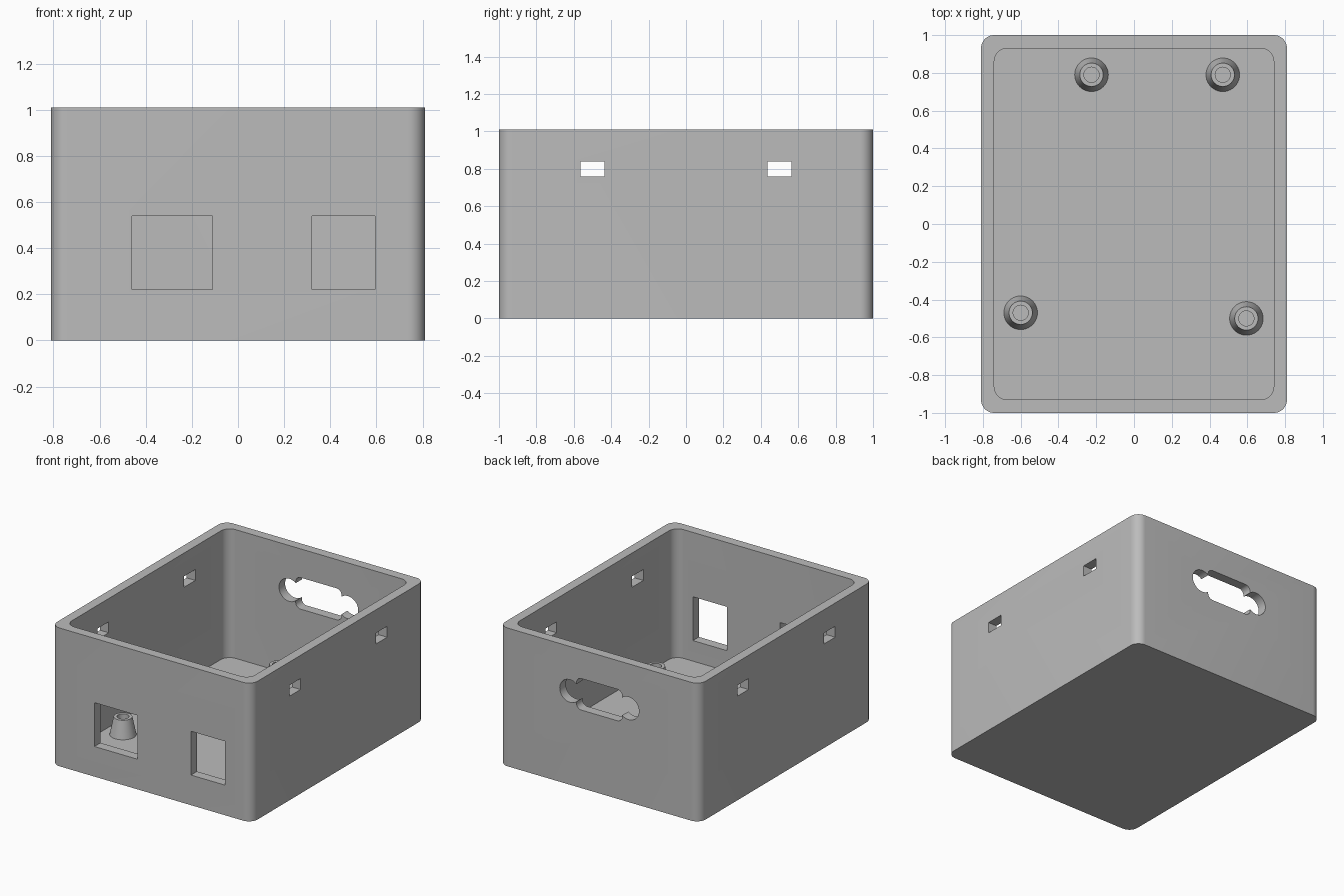
import bpy
import bmesh
import math
from mathutils import Matrix, Vector

if "Cube" in bpy.data.objects:
    bpy.data.objects.remove(bpy.data.objects["Cube"], do_unlink=True)

WIDTH, LENGTH, HEIGHT = 1.62, 2.0, 1.01
WALL, RADIUS = 0.07, 0.07

grey = bpy.data.materials.new("plain grey")
grey.use_nodes = True
grey.diffuse_color = (0.5, 0.5, 0.5, 1)
grey.node_tree.nodes["Principled BSDF"].inputs["Base Color"].default_value = (0.5, 0.5, 0.5, 1)


def finish(name, bm):
    bmesh.ops.recalc_face_normals(bm, faces=bm.faces)
    mesh = bpy.data.meshes.new(name)
    bm.to_mesh(mesh)
    bm.free()
    mesh.materials.append(grey)
    obj = bpy.data.objects.new(name, mesh)
    bpy.context.collection.objects.link(obj)
    return obj


def block(name, low, high, radius=0, axis=2):
    """Box between two corners, with edges along one axis rounded."""
    low, high = Vector(low), Vector(high)
    bm = bmesh.new()
    bmesh.ops.create_cube(bm, size=1)
    bmesh.ops.scale(bm, vec=high - low, verts=bm.verts)
    bmesh.ops.translate(bm, vec=(low + high) / 2, verts=bm.verts)
    if radius:
        edges = [e for e in bm.edges
                 if abs((e.verts[0].co - e.verts[1].co).normalized()[axis]) > 0.9]
        bmesh.ops.bevel(bm, geom=edges, offset=radius, segments=10,
                        profile=0.5, affect='EDGES')
    return finish(name, bm)


def cylinder_y(name, x, y, z, radius, depth):
    bm = bmesh.new()
    bmesh.ops.create_cone(bm, cap_ends=True, segments=40, radius1=radius, radius2=radius,
                          depth=depth, matrix=Matrix.Translation((x, y, z))
                          @ Matrix.Rotation(math.pi / 2, 4, 'X'))
    return finish(name, bm)


def smooth(obj):
    bpy.ops.object.select_all(action='DESELECT')
    obj.select_set(True)
    bpy.context.view_layer.objects.active = obj
    bpy.ops.object.shade_smooth_by_angle(angle=math.radians(30))


def post(name, x, y):
    """Tapered standoff with a screw hole, revolved from its profile."""
    bm = bmesh.new()
    profile = [(0.09, 0.065), (0.062, 0.2), (0.04, 0.2), (0.04, 0.075), (0, 0.075)]
    verts = [bm.verts.new((r, 0, z)) for r, z in profile]
    edges = [bm.edges.new(pair) for pair in zip(verts, verts[1:])]
    bmesh.ops.spin(bm, geom=verts + edges, cent=(0, 0, 0), axis=(0, 0, 1),
                   angle=math.tau, steps=40, use_duplicate=False)
    bmesh.ops.remove_doubles(bm, verts=bm.verts, dist=0.0005)
    bmesh.ops.translate(bm, vec=(x, y, 0), verts=bm.verts)
    obj = finish(name, bm)
    smooth(obj)


# Case shell and its cutters
hx, hy = WIDTH / 2, LENGTH / 2
case = block("case", (-hx, -hy, 0), (hx, hy, HEIGHT), RADIUS)
cutters = [
    block("cavity", (WALL - hx, WALL - hy, WALL), (hx - WALL, hy - WALL, HEIGHT + 0.2), RADIUS),
    # Front windows
    block("wide_window", (-0.46, -1.2, 0.22), (-0.11, -0.86, 0.54)),
    block("narrow_window", (0.32, -1.2, 0.22), (0.595, -0.86, 0.54)),
    # Back socket opening
    block("socket_opening", (-0.185, 0.86, 0.57), (0.185, 1.2, 0.8), 0.04, axis=1),
]
for side in (-1, 1):
    cutters.append(cylinder_y("socket_lobe", side * 0.237, 1.03, 0.685, 0.083, 0.36))
    # Slots through both side walls
    cutters.append(block("side_slot", (-1, side * 0.5 - 0.065, 0.76),
                         (1, side * 0.5 + 0.065, 0.84)))

bpy.context.view_layer.objects.active = case
for cutter in cutters:
    cutter.hide_render = True
    mod = case.modifiers.new(cutter.name, 'BOOLEAN')
    mod.operation = 'DIFFERENCE'
    mod.solver = 'EXACT'
    mod.object = cutter
    bpy.ops.object.modifier_apply(modifier=mod.name)
for cutter in cutters:
    bpy.data.objects.remove(cutter, do_unlink=True)
smooth(case)

# Standoffs on the floor
post("back_right_post", -0.225, 0.79)
post("back_left_post", 0.47, 0.79)
post("front_right_post", -0.6, -0.47)
post("front_left_post", 0.595, -0.5)
